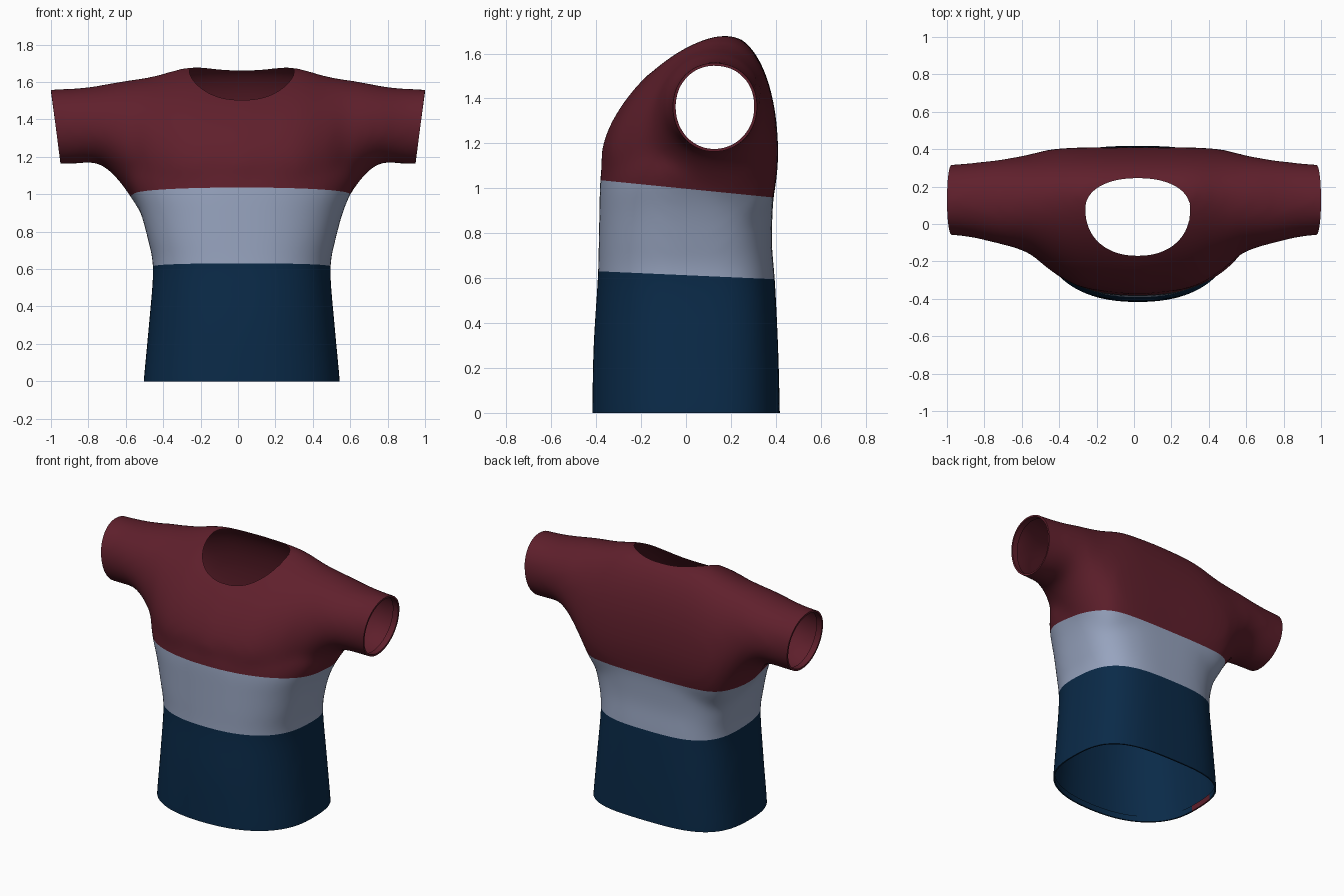
import bpy, bmesh
from math import sin, cos, pi, tau
from mathutils import Vector

if "Cube" in bpy.data.objects:
    bpy.data.objects.remove(bpy.data.objects["Cube"])


def material(name, rgb):
    m = bpy.data.materials.new(name)
    m.use_nodes = True
    m.diffuse_color = (*rgb, 1)
    m.node_tree.nodes["Principled BSDF"].inputs["Base Color"].default_value = (*rgb, 1)
    return m


MATS = [material("maroon", (0.115, 0.014, 0.025)),
        material("pale_blue", (0.31, 0.37, 0.52)),
        material("navy", (0.003, 0.023, 0.065))]
MAROON, PALE, NAVY = range(3)


def oval(cu, cv, u0, u1, v0, v1, powers, n=64):
    """Oval through four extremes, with its own centre and a roundness per quarter."""
    pts = []
    for i in range(n):
        power = powers[i * 4 // n]
        c, s = cos(tau * i / n), sin(tau * i / n)
        a = abs(c) ** (2 / power) * (u1 - cu if c > 0 else u0 - cu)
        b = abs(s) ** (2 / power) * (v1 - cv if s > 0 else v0 - cv)
        pts.append((cu + a, cv + b))
    return pts


def loft(bm, rings):
    """Closed solid through a list of rings."""
    rows = [[bm.verts.new(p) for p in r] for r in rings]
    n = len(rows[0])
    for a, b in zip(rows, rows[1:]):
        for i in range(n):
            j = (i + 1) % n
            bm.faces.new((a[i], a[j], b[j], b[i]))
    bm.faces.new(rows[0][::-1])
    bm.faces.new(rows[-1])


def add_object(name, bm):
    bmesh.ops.recalc_face_normals(bm, faces=bm.faces)
    me = bpy.data.meshes.new(name)
    bm.to_mesh(me)
    bm.free()
    ob = bpy.data.objects.new(name, me)
    bpy.context.collection.objects.link(ob)
    return ob


def resample(table, steps):
    """Smooth in-between rows of a table (Catmull-Rom)."""
    out = []
    rows = [Vector(r) for r in table]
    for i in range(len(rows) - 1):
        p, q = rows[i], rows[i + 1]
        o, r = rows[max(i - 1, 0)], rows[min(i + 2, len(rows) - 1)]
        for k in range(steps):
            t = k / steps
            out.append(0.5 * (2 * p + (q - o) * t + (2 * o - 5 * p + 4 * q - r) * t * t
                              + (3 * p - o - 3 * q + r) * t ** 3))
    return out + [rows[-1]]


CX = 0.02  # the body sits slightly off centre

# Body: height, half width, front, back, front squareness, back squareness
BODY = [(-0.10, 0.53, -0.418, 0.418, 2.3, 3.2), (0.0, 0.525, -0.418, 0.418, 2.3, 3.2),
        (0.30, 0.497, -0.412, 0.41, 2.3, 3.2), (0.60, 0.474, -0.393, 0.395, 2.4, 3.2),
        (0.75, 0.50, -0.389, 0.382, 2.4, 3.2), (0.90, 0.54, -0.386, 0.386, 2.3, 3.3),
        (1.00, 0.58, -0.384, 0.392, 2.2, 3.6), (1.08, 0.615, -0.378, 0.395, 2.0, 4),
        (1.15, 0.61, -0.34, 0.37, 2.0, 4)]

# Chest and sleeve: distance from middle, front, ridge, back, bottom, middle, top, slope
ARM = [(0.0, -0.380, 0.17, 0.41, 0.70, 1.15, 1.69, 1.55),
       (0.28, -0.345, 0.16, 0.41, 0.70, 1.15, 1.68, 1.6),
       (0.45, -0.255, 0.15, 0.40, 0.78, 1.17, 1.635, 1.8),
       (0.56, -0.165, 0.14, 0.375, 0.95, 1.25, 1.615, 2),
       (0.66, -0.125, 0.13, 0.355, 1.09, 1.33, 1.60, 2),
       (0.76, -0.10, 0.125, 0.34, 1.165, 1.36, 1.58, 2),
       (0.90, -0.068, 0.125, 0.325, 1.16, 1.365, 1.565, 2),
       (1.10, -0.055, 0.125, 0.31, 1.16, 1.365, 1.56, 2)]

bm = bmesh.new()
loft(bm, [[(x, y, z) for x, y in oval(CX, 0, CX - w, CX + w, f, b, (pb, pb, pf, pf))]
          for z, w, f, b, pf, pb in resample(BODY, 5)])
half = resample(ARM, 5)
sections = [(-1, r) for r in half[:0:-1]] + [(1, r) for r in half]
loft(bm, [[(side * x + CX * max(0, 1 - x), y, z)
           for y, z in oval(yc, zc, f, b, lo, hi, (2.1, slope, 2, 2))]
          for side, (x, f, yc, b, lo, zc, hi, slope) in sections])
shirt = add_object("shirt", bm)

# Neck opening cutter
NECK = (CX, 0.08, CX - 0.28, CX + 0.28, -0.17, 0.245)
NECK_FLOOR = 1.3
bm = bmesh.new()
loft(bm, [[(x, y, z) for x, y in oval(*NECK, [2.2] * 4, 96)] for z in (NECK_FLOOR, 2)])
cutter = add_object("neck_cutter", bm)
cutter.hide_render = True

# Fuse the solids, relax the joins, cut the neck
mod = shirt.modifiers.new("fuse", "REMESH")
mod.mode = "VOXEL"
mod.voxel_size = 0.022
mod = shirt.modifiers.new("relax", "SMOOTH")
mod.factor = 0.5
mod.iterations = 24
mod = shirt.modifiers.new("neck", "BOOLEAN")
mod.operation = "DIFFERENCE"
mod.solver = "EXACT"
mod.object = cutter
bpy.context.view_layer.update()
fused = bpy.data.meshes.new_from_object(
    shirt.evaluated_get(bpy.context.evaluated_depsgraph_get()))
shirt.modifiers.clear()
shirt.data = fused
bpy.data.objects.remove(cutter)
fused.materials.clear()
for m in MATS:
    fused.materials.append(m)

bm = bmesh.new()
bm.from_mesh(fused)


def in_neck(p):
    u = abs(p.x - NECK[0]) / 0.28
    v = abs(p.y - NECK[1]) / (0.165 if p.y > NECK[1] else 0.25)
    return p.z > NECK_FLOOR - 0.01 and u ** 2.2 + v ** 2.2 < 1.004


bmesh.ops.delete(bm, geom=[f for f in bm.faces if in_neck(f.calc_center_median())],
                 context="FACES")


def slice_mesh(co, no, clear=False):
    bmesh.ops.bisect_plane(bm, geom=bm.verts[:] + bm.edges[:] + bm.faces[:], dist=1e-5,
                           plane_co=co, plane_no=no, clear_outer=clear)


# Open hem and cuffs, then the stripe lines
slice_mesh((0, 0, 0), (0, 0, -1), True)
for side in (-1, 1):
    slice_mesh((side, 0, 1.56), (side * 0.39, 0, -0.05), True)
STRIPES = [(Vector((0, 0, 0.998)), Vector((0, 0.1, 1))),
           (Vector((0, 0, 0.613)), Vector((0, 0.045, 1)))]
for co, no in STRIPES:
    slice_mesh(co, no)

for f in bm.faces:
    c = f.calc_center_median()
    f.material_index = sum((c - co).dot(no) < 0 for co, no in STRIPES)
    f.smooth = True


# Folded edges inside the hem and cuffs
def fold(test, centre, inward, depth):
    edges = [e for e in bm.edges if e.is_boundary and all(test(v.co) for v in e.verts)]
    for pull, move in ((inward, Vector()), (0, depth)):
        new = bmesh.ops.extrude_edge_only(bm, edges=edges)["geom"]
        for v in (g for g in new if isinstance(g, bmesh.types.BMVert)):
            to = centre - v.co
            to -= depth.normalized() * to.dot(depth.normalized())
            v.co += to.normalized() * pull + move
        edges = [g for g in new if isinstance(g, bmesh.types.BMEdge)]
        for f in (g for g in new if isinstance(g, bmesh.types.BMFace)):
            c = f.calc_center_median()
            f.smooth = True
            # small tag inside the right side of the hem
            tag = c.x < -0.4 and 0 < c.y < 0.19
            f.material_index = NAVY if c.z < 0.3 and not tag else MAROON


fold(lambda p: p.z < 0.1, Vector((CX, 0, 0)), 0.01, Vector((0, 0, 0.04)))
for side in (-1, 1):
    fold(lambda p: p.x * side > 0.9, Vector((side, 0.125, 1.365)), 0.012,
         Vector((-side * 0.04, 0, 0)))

bm.to_mesh(fused)
bm.free()

bpy.ops.object.select_all(action="DESELECT")
shirt.select_set(True)
bpy.context.view_layer.objects.active = shirt
bpy.ops.object.shade_smooth_by_angle(angle=pi / 4)
